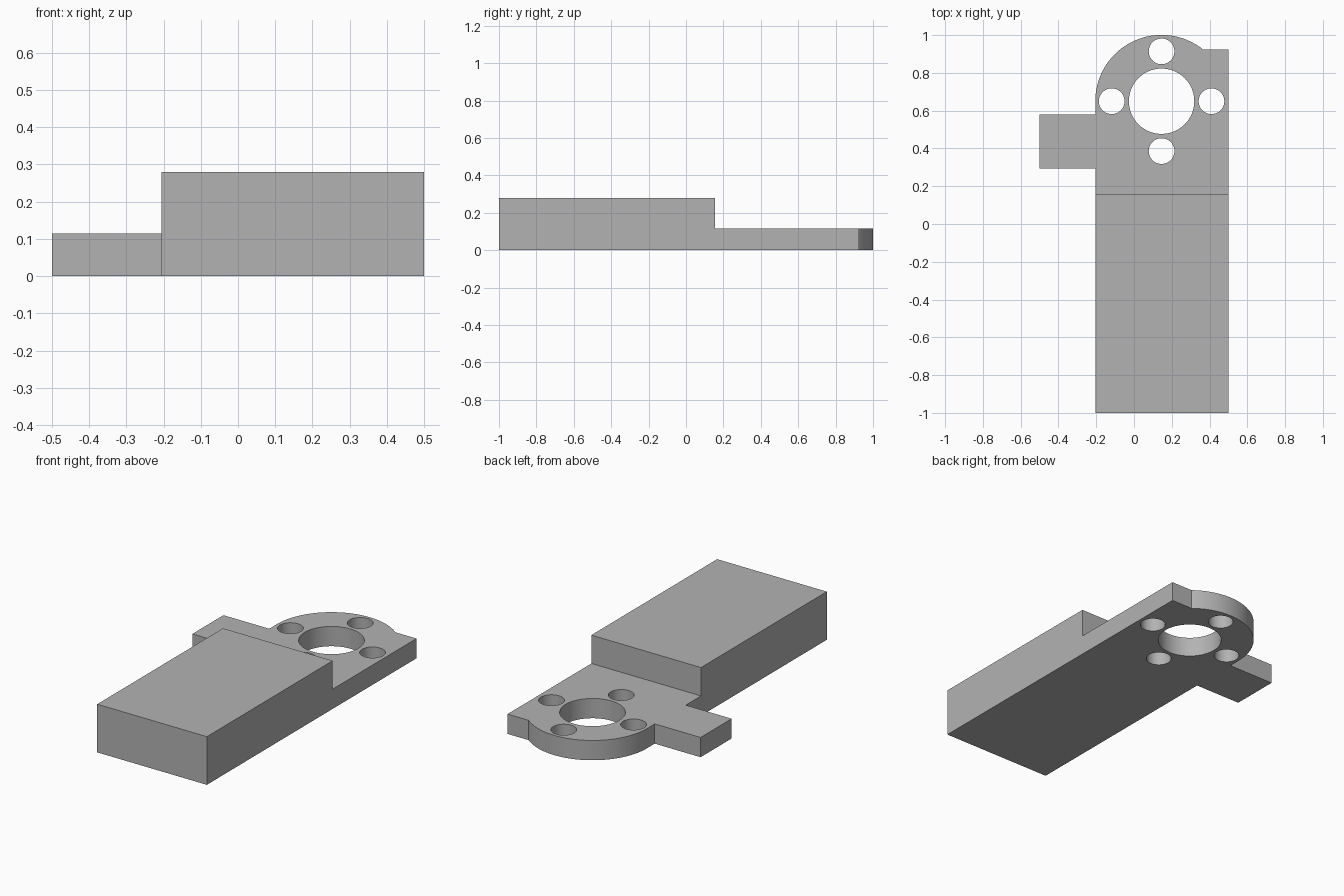
import bpy, bmesh
from math import asin, cos, pi, radians, sin

default = bpy.data.objects.get("Cube")
if default:
    bpy.data.objects.remove(default, do_unlink=True)

# Main dimensions
LEFT, RIGHT = -0.205, 0.5
STEP_Y, CORNER_Y = 0.155, 0.925
PLATE_H, BLOCK_H = 0.115, 0.28
CX, CY, RADIUS = 0.146, 0.65, 0.351

grey = bpy.data.materials.new("plain grey")
grey.use_nodes = True
grey.diffuse_color = (0.45, 0.45, 0.45, 1)
grey.node_tree.nodes["Principled BSDF"].inputs["Base Color"].default_value = grey.diffuse_color


def arc(cx, cy, r, start, end, steps):
    angles = [start + (end - start) * i / steps for i in range(steps + 1)]
    return [(cx + r * cos(a), cy + r * sin(a)) for a in angles]


def prism(name, outlines, bottom, top):
    """Extrude each closed outline upward into one mesh object."""
    bm = bmesh.new()
    for outline in outlines:
        face = bm.faces.new([bm.verts.new((x, y, bottom)) for x, y in outline])
        grown = bmesh.ops.extrude_face_region(bm, geom=[face], use_keep_orig=True)
        verts = [g for g in grown["geom"] if isinstance(g, bmesh.types.BMVert)]
        bmesh.ops.translate(bm, verts=verts, vec=(0, 0, top - bottom))
    bmesh.ops.recalc_face_normals(bm, faces=bm.faces)
    mesh = bpy.data.meshes.new(name)
    bm.to_mesh(mesh)
    bm.free()
    mesh.materials.append(grey)
    obj = bpy.data.objects.new(name, mesh)
    bpy.context.collection.objects.link(obj)
    return obj


# Thick block
prism("thick_block", [[(LEFT, -1), (RIGHT, -1), (RIGHT, STEP_Y), (LEFT, STEP_Y)]], 0, BLOCK_H)

# Thin plate with rounded end, square corner and side tab
outline = arc(CX, CY, RADIUS, asin((CORNER_Y - CY) / RADIUS), pi, 48)
outline += [(LEFT, 0.58), (-0.5, 0.58), (-0.5, 0.295), (LEFT, 0.295),
            (LEFT, STEP_Y), (RIGHT, STEP_Y), (RIGHT, CORNER_Y)]
plate = prism("mounting_plate", [outline], 0, PLATE_H)

# Central bore and four bolt holes
holes = [arc(CX, CY, 0.173, 0, 2 * pi, 80)[:-1]]
for k in range(4):
    a = k * pi / 2
    holes.append(arc(CX + 0.264 * cos(a), CY + 0.264 * sin(a), 0.068, 0, 2 * pi, 48)[:-1])
cutter = prism("hole_cutter", holes, -0.1, PLATE_H + 0.1)
cutter.hide_render = True

cut = plate.modifiers.new("holes", "BOOLEAN")
cut.operation = "DIFFERENCE"
cut.solver = "EXACT"
cut.object = cutter
bpy.ops.object.select_all(action="DESELECT")
plate.select_set(True)
bpy.context.view_layer.objects.active = plate
bpy.ops.object.modifier_apply(modifier=cut.name)
bpy.data.objects.remove(cutter, do_unlink=True)

# Smooth round walls, crisp edges
bpy.ops.object.shade_smooth_by_angle(angle=radians(30))
